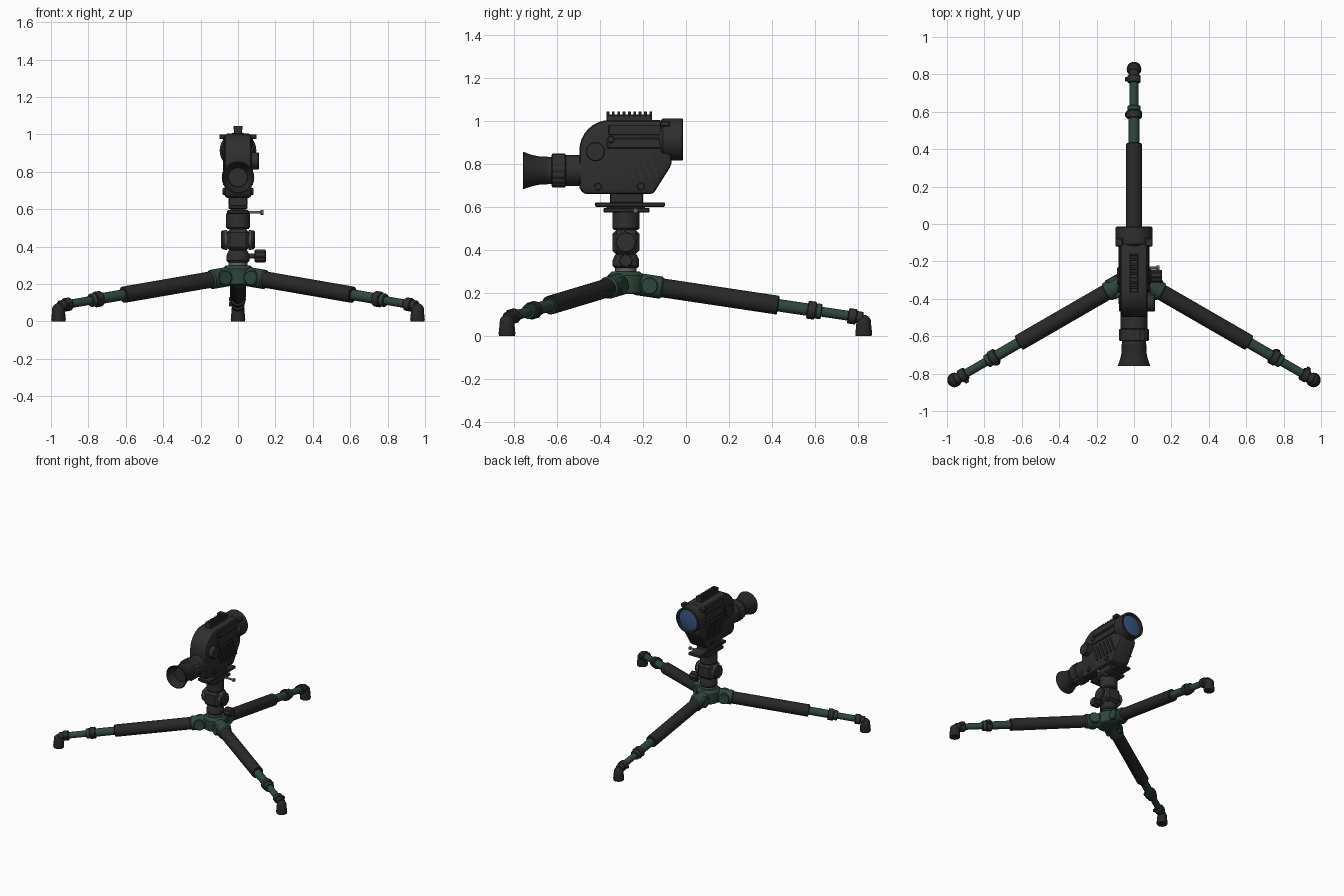
import bpy, bmesh, math
from mathutils import Vector, Matrix

cube = bpy.data.objects.get("Cube")
if cube:
    bpy.data.objects.remove(cube, do_unlink=True)


def material(name, r, g, b):
    m = bpy.data.materials.new(name)
    m.use_nodes = True
    m.diffuse_color = (r, g, b, 1)
    bsdf = m.node_tree.nodes["Principled BSDF"]
    bsdf.inputs["Base Color"].default_value = (r, g, b, 1)
    bsdf.inputs["Roughness"].default_value = 0.6
    return m


BLACK = material("matte black", 0.028, 0.028, 0.028)
RUBBER = material("dark rubber", 0.021, 0.021, 0.021)
GREEN = material("dark green", 0.028, 0.062, 0.044)
METAL = material("grey metal", 0.13, 0.13, 0.13)
GLASS = material("blue glass", 0.04, 0.09, 0.22)


def finish(name, bm, mat, smooth=True):
    bmesh.ops.recalc_face_normals(bm, faces=bm.faces)
    mesh = bpy.data.meshes.new(name)
    bm.to_mesh(mesh)
    bm.free()
    mesh.materials.append(mat)
    ob = bpy.data.objects.new(name, mesh)
    bpy.context.collection.objects.link(ob)
    if smooth:
        bpy.ops.object.select_all(action="DESELECT")
        ob.select_set(True)
        bpy.context.view_layer.objects.active = ob
        bpy.ops.object.shade_smooth_by_angle(angle=math.radians(32))
    return ob


def lathe(name, profile, mat, origin=(0, 0, 0), axis=(0, 0, 1), segs=32, knurl=0):
    """Turn (radius, height) points around an axis; knurl adds grip ribs."""
    bm = bmesh.new()
    place = Matrix.Translation(origin) @ Vector(axis).to_track_quat("Z", "Y").to_matrix().to_4x4()
    rings = []
    for r, h in profile:
        ring = []
        for i in range(segs):
            rr = r - (knurl if i % 4 > 1 else 0)
            a = math.tau * i / segs
            ring.append(bm.verts.new(place @ Vector((rr * math.cos(a), rr * math.sin(a), h))))
        rings.append(ring)
    for a, b in zip(rings, rings[1:]):
        for i in range(segs):
            j = (i + 1) % segs
            bm.faces.new((a[i], a[j], b[j], b[i]))
    bm.faces.new(rings[0])
    bm.faces.new(rings[-1])
    return finish(name, bm, mat)


def rod(name, r, a, b, mat, segs=24, edge=0.004, knurl=0):
    """Cylinder from a to b with a small chamfer."""
    d = Vector(b) - Vector(a)
    n = d.length
    return lathe(name, [(r - edge, 0), (r, edge), (r, n - edge), (r - edge, n)], mat, a, d, segs, knurl)


def bevel_sharp(bm, width, segments):
    edges = [e for e in bm.edges if e.calc_face_angle(0) > 0.6]
    bmesh.ops.bevel(bm, geom=edges, offset=width, segments=segments, profile=0.5, affect="EDGES")


def prism(name, outline, x0, x1, mat, bevel=0.0, segments=2):
    """Extrude a (y, z) outline across x."""
    bm = bmesh.new()
    face = bm.faces.new([bm.verts.new((x0, y, z)) for y, z in outline])
    new = bmesh.ops.extrude_face_region(bm, geom=[face])["geom"]
    bmesh.ops.translate(bm, verts=[v for v in new if isinstance(v, bmesh.types.BMVert)], vec=(x1 - x0, 0, 0))
    bmesh.ops.recalc_face_normals(bm, faces=bm.faces)
    if bevel:
        bevel_sharp(bm, bevel, segments)
    return finish(name, bm, mat)


def box(name, x, y, z, mat, bevel=0.005):
    return prism(name, [(y[0], z[0]), (y[1], z[0]), (y[1], z[1]), (y[0], z[1])], x[0], x[1], mat, bevel, 1)


CY = -0.28  # tripod axis
SIDES = (("left", 1), ("right", -1))

# Tripod hub
lathe("hub", [(0.072, 0.195), (0.08, 0.2), (0.085, 0.245), (0.085, 0.28), (0.065, 0.3)], GREEN, (0, CY, 0))
lathe("hub_collar", [(0.05, 0.285), (0.05, 0.318)], METAL, (0, CY, 0))

# Three legs, each laid out along its own sloping line
for leg, degrees in (("back", 90), ("left", -30), ("right", 210)):
    out = Vector((math.cos(math.radians(degrees)), math.sin(math.radians(degrees)), 0))
    side = Vector((-out.y, out.x, 0))

    def at(r):
        return Vector((0, CY, 0.249 - 0.15 * r)) + out * r

    def part(name, radius, r0, r1, mat, segs=24, edge=0.004):
        rod(f"{leg}_leg_{name}", radius, at(r0), at(r1), mat, segs, edge)

    part("socket", 0.052, 0.04, 0.172, GREEN, edge=0.008)
    rod(f"{leg}_leg_hinge", 0.04, at(0.11) - side * 0.057, at(0.11) + side * 0.057, GREEN)
    part("sleeve", 0.044, 0.165, 0.71, RUBBER)
    part("upper_tube", 0.029, 0.70, 0.87, GREEN)
    part("upper_clamp", 0.042, 0.845, 0.885, BLACK, 12)
    part("upper_clamp_ring", 0.036, 0.885, 0.912, GREEN)
    part("lower_tube", 0.023, 0.90, 1.05, GREEN)
    part("lower_clamp", 0.036, 1.035, 1.075, BLACK, 12)
    part("ankle", 0.028, 1.07, 1.105, BLACK)
    for n, r in (("upper", 0.865), ("lower", 1.055)):
        rod(f"{leg}_leg_{n}_clamp_lever", 0.012, at(r) + side * 0.03, at(r) + side * 0.048, BLACK, 12)
    foot = at(1.108)
    foot.z = 0
    dome = [(0.035 * math.cos(a), 0.063 + 0.035 * math.sin(a)) for a in (0.3, 0.6, 0.9, 1.2, 1.5)]
    lathe(f"{leg}_foot", [(0.037, 0), (0.039, 0.012), (0.035, 0.05)] + dome, RUBBER, foot)

# Ball head
lathe("head_base", [(0.052, 0.315), (0.062, 0.325), (0.062, 0.352), (0.05, 0.38)], BLACK, (0, CY, 0))
lathe("ball_neck", [(0.045, 0.37), (0.045, 0.51)], BLACK, (0, CY, 0))
box("ball_housing", (-0.062, 0.062), (CY - 0.063, CY + 0.063), (0.38, 0.493), BLACK, 0.018)
for side_name, s in SIDES:
    rod(f"{side_name}_tilt_ring", 0.053, (s * 0.055, CY, 0.436), (s * 0.074, CY, 0.436), METAL)
    rod(f"{side_name}_tilt_cap", 0.05, (s * 0.055, CY, 0.436), (s * 0.09, CY, 0.436), BLACK, 32, 0.006, 0.002)
rod("pan_knob_stem", 0.014, (0.04, CY, 0.35), (0.1, CY, 0.35), BLACK, 12)
rod("pan_knob", 0.034, (0.088, CY, 0.35), (0.15, CY, 0.35), BLACK, 32, 0.005, 0.004)
lathe("head_top", [(0.056, 0.493), (0.063, 0.502), (0.063, 0.578)], BLACK, (0, CY, 0))

# Quick release plates and locking lever
box("clamp_plate", (-0.058, 0.058), (-0.385, -0.17), (0.574, 0.596), BLACK)
box("slide_core", (-0.04, 0.04), (-0.37, -0.19), (0.59, 0.606), BLACK, 0.002)
box("slide_plate", (-0.052, 0.052), (-0.425, -0.098), (0.601, 0.622), BLACK)
box("scope_foot", (-0.05, 0.05), (-0.355, -0.2), (0.618, 0.668), BLACK)
rod("lock_lever", 0.007, (0.05, -0.235, 0.583), (0.125, -0.235, 0.583), METAL, 12, 0.001)
rod("lock_lever_tip", 0.013, (0.12, -0.235, 0.583), (0.137, -0.235, 0.583), METAL, 12, 0.002)

# Scope body: rounded rear top, sloping front underside
arc = [(-0.357 - 0.14 * math.cos(a), 0.863 + 0.142 * math.sin(a)) for a in [i * math.pi / 16 for i in range(9)]]
body = arc + [(-0.105, 1.005), (-0.075, 0.92), (-0.065, 0.8), (-0.153, 0.66), (-0.478, 0.66), (-0.497, 0.69)]
prism("scope_body", body, -0.073, 0.073, BLACK, 0.018)

# Side details on both flanks
for side_name, s in SIDES:
    def flank(depth):
        return sorted((s * 0.06, s * depth))

    box(f"{side_name}_upper_panel", flank(0.08), (-0.36, -0.115), (0.935, 0.985), BLACK, 0.004)
    box(f"{side_name}_lower_panel", flank(0.083), (-0.37, -0.11), (0.872, 0.922), BLACK, 0.006)
    box(f"{side_name}_front_lug", flank(0.1), (-0.12, -0.075), (0.975, 1.0), BLACK, 0.004)
    for i in range(6):
        y = -0.37 + i * 0.037
        prism(f"{side_name}_grip_rib_{i + 1}", [(y, 0.85), (y + 0.014, 0.85), (y + 0.064, 0.73), (y + 0.05, 0.73)],
              *flank(0.079), BLACK)
    for i, y in enumerate((-0.41, -0.21)):
        rod(f"{side_name}_screw_{i + 1}", 0.018, (s * 0.06, y, 0.695), (s * 0.084, y, 0.695), BLACK, 16)
    rod(f"{side_name}_side_dial", 0.045, (s * 0.06, -0.422, 0.858), (s * (0.112 if s > 0 else 0.08), -0.422, 0.858),
        BLACK, 32)
    rod(f"{side_name}_small_button", 0.017, (s * 0.06, -0.35, 0.915), (s * 0.088, -0.35, 0.915), BLACK, 16)

# Accessory rail with teeth
box("top_rail", (-0.022, 0.022), (-0.37, -0.158), (0.995, 1.032), BLACK, 0.003)
for i in range(9):
    y = -0.37 + i * 0.0249
    box(f"rail_tooth_{i + 1}", (-0.024, 0.024), (y, y + 0.013), (1.025, 1.046), BLACK, 0.002)

# Objective tube with recessed lens, facing the back
lathe("objective_tube", [(0.08, 0), (0.098, 0.02), (0.098, 0.11), (0.094, 0.114), (0.083, 0.114), (0.08, 0.092)],
      BLACK, (0, -0.128, 0.914), (0, 1, 0), 40)
lathe("objective_lens", [(0.08, 0), (0.08, 0.004), (0.055, 0.009), (0.025, 0.012)], GLASS,
      (0, -0.037, 0.914), (0, 1, 0), 40)

# Eyepiece facing the front
EYE, FRONT = (0, -0.47, 0.77), (0, -1, 0)
lathe("eyepiece_barrel", [(0.072, 0), (0.072, 0.09), (0.063, 0.095), (0.063, 0.2)], BLACK, EYE, FRONT)
lathe("focus_ring", [(0.072, 0.09), (0.079, 0.094), (0.079, 0.152), (0.072, 0.156)], BLACK, EYE, FRONT, 64, 0.004)
lathe("eyecup", [(0.066, 0.175), (0.066, 0.215), (0.072, 0.245), (0.087, 0.288), (0.081, 0.29), (0.064, 0.25),
                 (0.052, 0.235)], RUBBER, EYE, FRONT)
lathe("eyepiece_lens", [(0.052, 0.234), (0.05, 0.239)], BLACK, EYE, FRONT)
